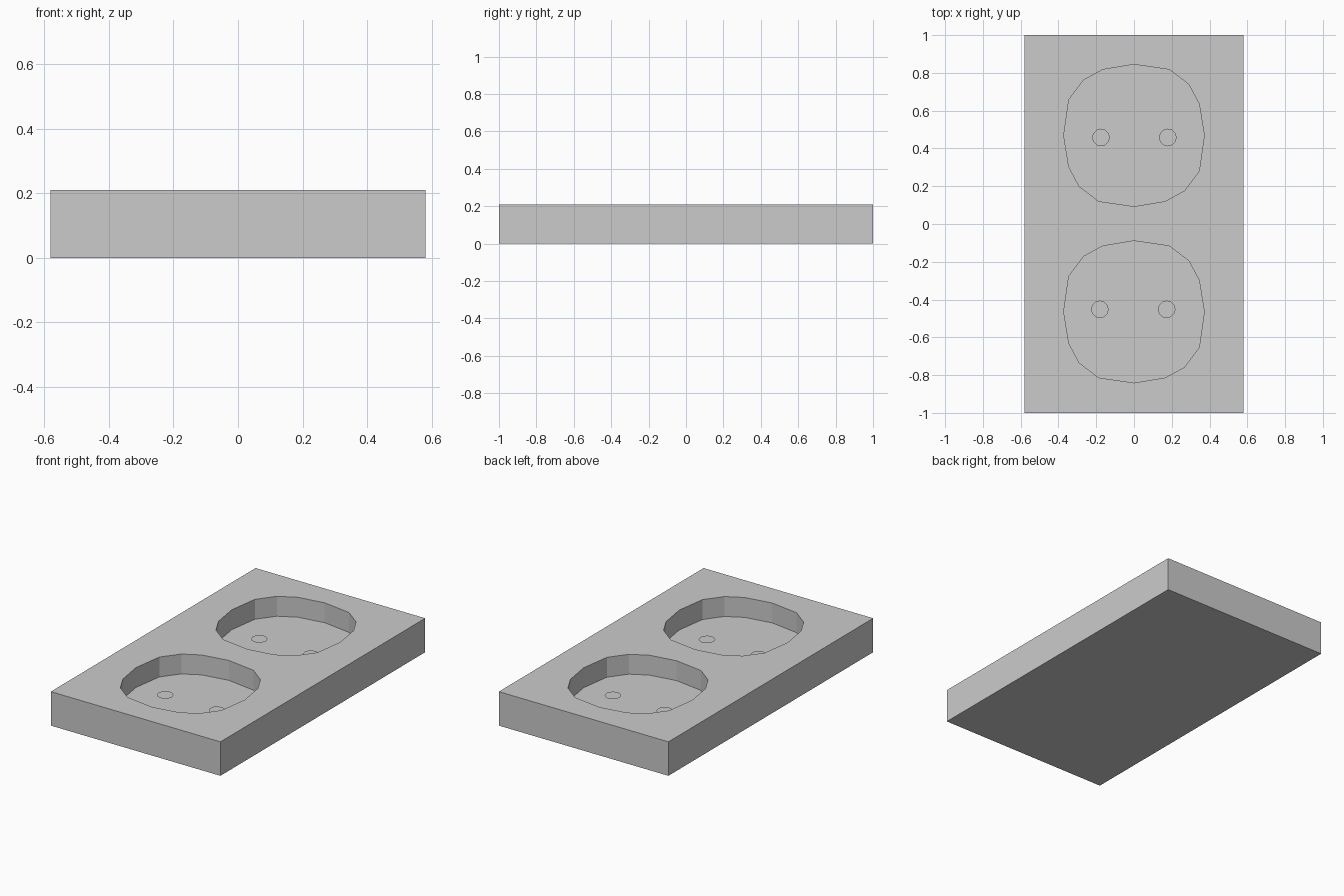
import bpy, bmesh, math

if "Cube" in bpy.data.objects:
    bpy.data.objects.remove(bpy.data.objects["Cube"])

W, L, H = 0.58, 1.0, 0.21      # half width, half length, height
FLOOR = 0.087                  # height of the recess floors

grey = bpy.data.materials.new("light grey")
grey.diffuse_color = (0.6, 0.6, 0.6, 1)
grey.use_nodes = True
grey.node_tree.nodes["Principled BSDF"].inputs["Base Color"].default_value = grey.diffuse_color

bm = bmesh.new()


def ring(points, z):
    """Closed counter-clockwise loop of vertices."""
    return [bm.verts.new((x, y, z)) for x, y in points]


def loop_edges(verts):
    out = []
    for a, b in zip(verts, verts[1:] + verts[:1]):
        out.append(bm.edges.get((a, b)) or bm.edges.new((a, b)))
    return out


def wall(a, b):
    """Faces outward when b is above a, inward when b is below."""
    n = len(a)
    for i in range(n):
        j = (i + 1) % n
        bm.faces.new((a[i], a[j], b[j], b[i]))


def fill_up(loops):
    """Flat upward face with openings for the inner loops."""
    edges = [e for l in loops for e in loop_edges(l)]
    res = bmesh.ops.triangle_fill(bm, edges=edges, use_beauty=True,
                                  use_dissolve=False, normal=(0, 0, 1))
    for f in res["geom"]:
        if isinstance(f, bmesh.types.BMFace):
            f.normal_update()
            if f.normal.z < 0:
                f.normal_flip()


def circle(cx, cy, r, n):
    return [(cx + r * math.cos(2 * math.pi * i / n),
             cy + r * math.sin(2 * math.pi * i / n)) for i in range(n)]


# recess outline: one quarter, turned four times
quarter = [(0.372, 0), (0.345, 0.165), (0.29, 0.267), (0.187, 0.345)]
outline = []
for k in range(4):
    c, s = [(1, 0), (0, 1), (-1, 0), (0, -1)][k]
    outline += [(c * x - s * y, s * x + c * y) for x, y in quarter]

# outer block
rect = [(-W, -L), (W, -L), (W, L), (-W, L)]
base, top = ring(rect, 0), ring(rect, H)
wall(base, top)
bm.faces.new(base[::-1])

# two socket recesses, each with two pin openings into the hollow body
rims = []
for cy, hole_y, dx in ((0.469, 0.458, 0.002), (-0.465, -0.452, -0.004)):
    pts = [(x, cy + y * 1.01) for x, y in outline]
    rim, floor = ring(pts, H), ring(pts, FLOOR)
    wall(rim, floor)
    pins = [ring(circle(dx + s * 0.177, hole_y, 0.044, 12), FLOOR)
            for s in (-1, 1)]
    fill_up([floor] + pins)
    rims.append(rim)

# top face around the recesses
fill_up([top] + rims)

mesh = bpy.data.meshes.new("double_socket_plate")
bm.to_mesh(mesh)
bm.free()
mesh.materials.append(grey)
obj = bpy.data.objects.new("double_socket_plate", mesh)
bpy.context.collection.objects.link(obj)
